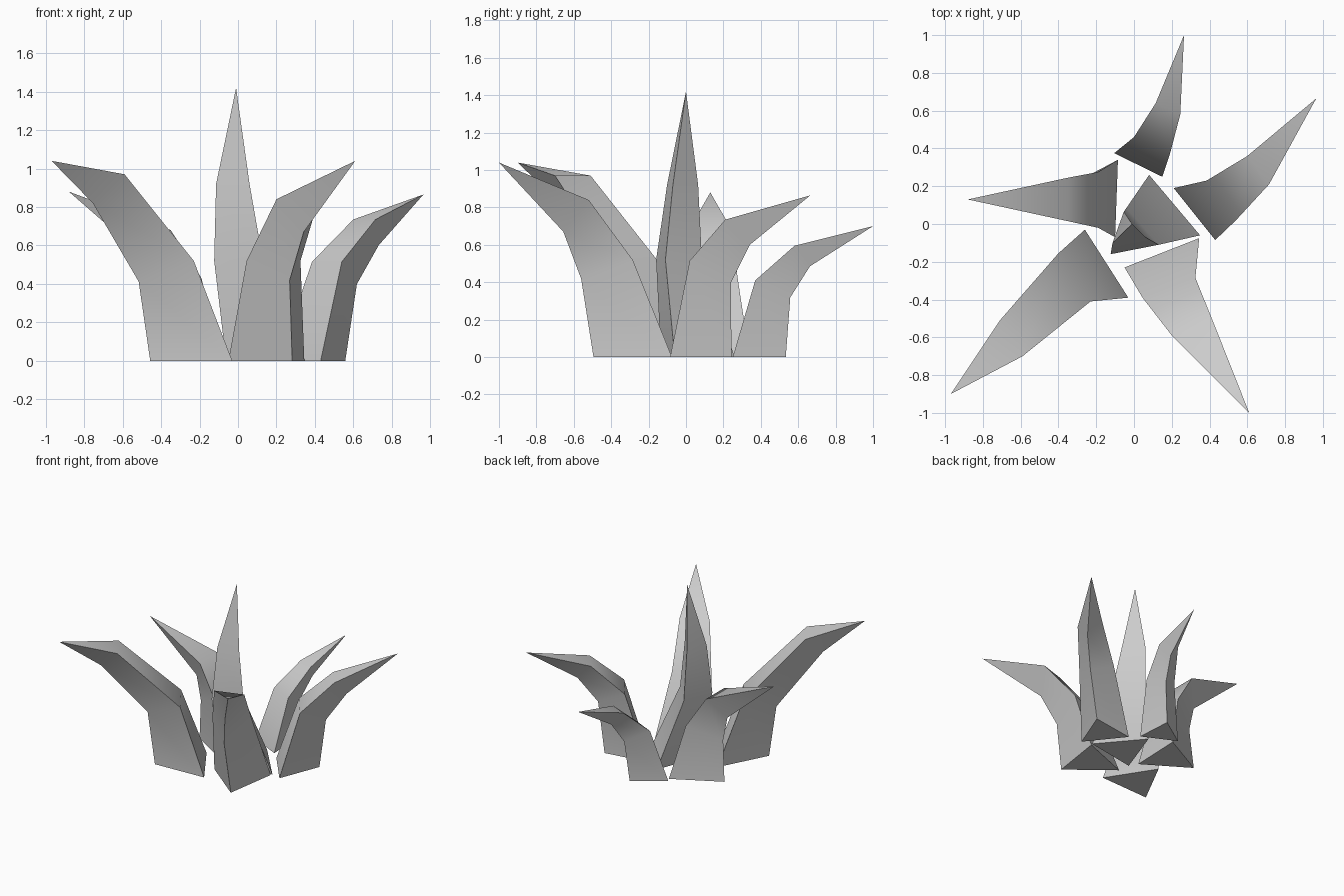
import bpy, bmesh
from math import radians, cos, sin, sqrt
from mathutils import Vector

if "Cube" in bpy.data.objects:
    bpy.data.objects.remove(bpy.data.objects["Cube"])


def section(left, right, z, tilt):
    """Equilateral blade section: inner edge left-right, keel tilted downwards."""
    a, b = Vector((*left, z)), Vector((*right, z))
    d = b - a
    out = Vector((d.y, -d.x, 0)).normalized()
    drop = radians(tilt)
    keel = (a + b) / 2 + (out * cos(drop) - Vector((0, 0, sin(drop)))) * d.length * sqrt(3) / 2
    return a, b, keel


def blade(name, base, low, high, tip, tilts=(25, 56)):
    """Three-sided leaf: base, two bent sections, then a point."""
    bm = bmesh.new()
    rings = [section(*base, 0, 0), section(*low, tilts[0]), section(*high, tilts[1])]
    rings = [[bm.verts.new(p) for p in r] for r in rings]
    point = bm.verts.new(tip)
    bm.faces.new(rings[0])
    for i in range(3):
        j = (i + 1) % 3
        for r, s in zip(rings, rings[1:]):
            bm.faces.new((r[i], r[j], s[j], s[i]))
        bm.faces.new((rings[2][i], rings[2][j], point))
    bmesh.ops.recalc_face_normals(bm, faces=bm.faces)
    mesh = bpy.data.meshes.new(name)
    bm.to_mesh(mesh)
    bm.free()
    ob = bpy.data.objects.new(name, mesh)
    bpy.context.collection.objects.link(ob)
    bpy.ops.object.select_all(action='DESELECT')
    ob.select_set(True)
    bpy.context.view_layer.objects.active = ob
    bpy.ops.object.shade_smooth_by_angle(angle=radians(50))


# Upright centre leaf
blade("centre_leaf", ((0.08, 0.26), (0.35, -0.06)),
      ((-0.04, 0.085), (0.13, -0.11), 0.52),
      ((-0.054, 0.065), (0.06, -0.07), 0.92), (-0.01, 0, 1.42), (0, 0))

# Outer leaves, bending away from the centre
blade("left_leaf", ((-0.085, 0.34), (-0.10, -0.07)),
      ((-0.19, 0.275), (-0.19, -0.02), 0.43),
      ((-0.35, 0.245), (-0.35, 0.015), 0.68), (-0.88, 0.13, 0.88))
blade("front_left_leaf", ((-0.26, -0.03), (-0.03, -0.39)),
      ((-0.40, -0.155), (-0.23, -0.41), 0.52),
      ((-0.71, -0.51), (-0.59, -0.70), 0.97), (-0.97, -0.90, 1.04), (24, 50))
blade("front_right_leaf", ((-0.05, -0.23), (0.345, -0.075)),
      ((0.045, -0.39), (0.325, -0.285), 0.52),
      ((0.20, -0.59), (0.42, -0.52), 0.84), (0.61, -1.0, 1.04), (23, 58))
blade("right_leaf", ((0.43, -0.085), (0.21, 0.19)),
      ((0.54, 0.02), (0.385, 0.23), 0.515),
      ((0.715, 0.21), (0.60, 0.36), 0.735), (0.965, 0.665, 0.865), (31, 55))
blade("back_leaf", ((0.15, 0.25), (-0.105, 0.375)),
      ((0.19, 0.37), (0.0, 0.46), 0.41),
      ((0.245, 0.58), (0.115, 0.64), 0.595), (0.265, 1.0, 0.70), (30, 62))
